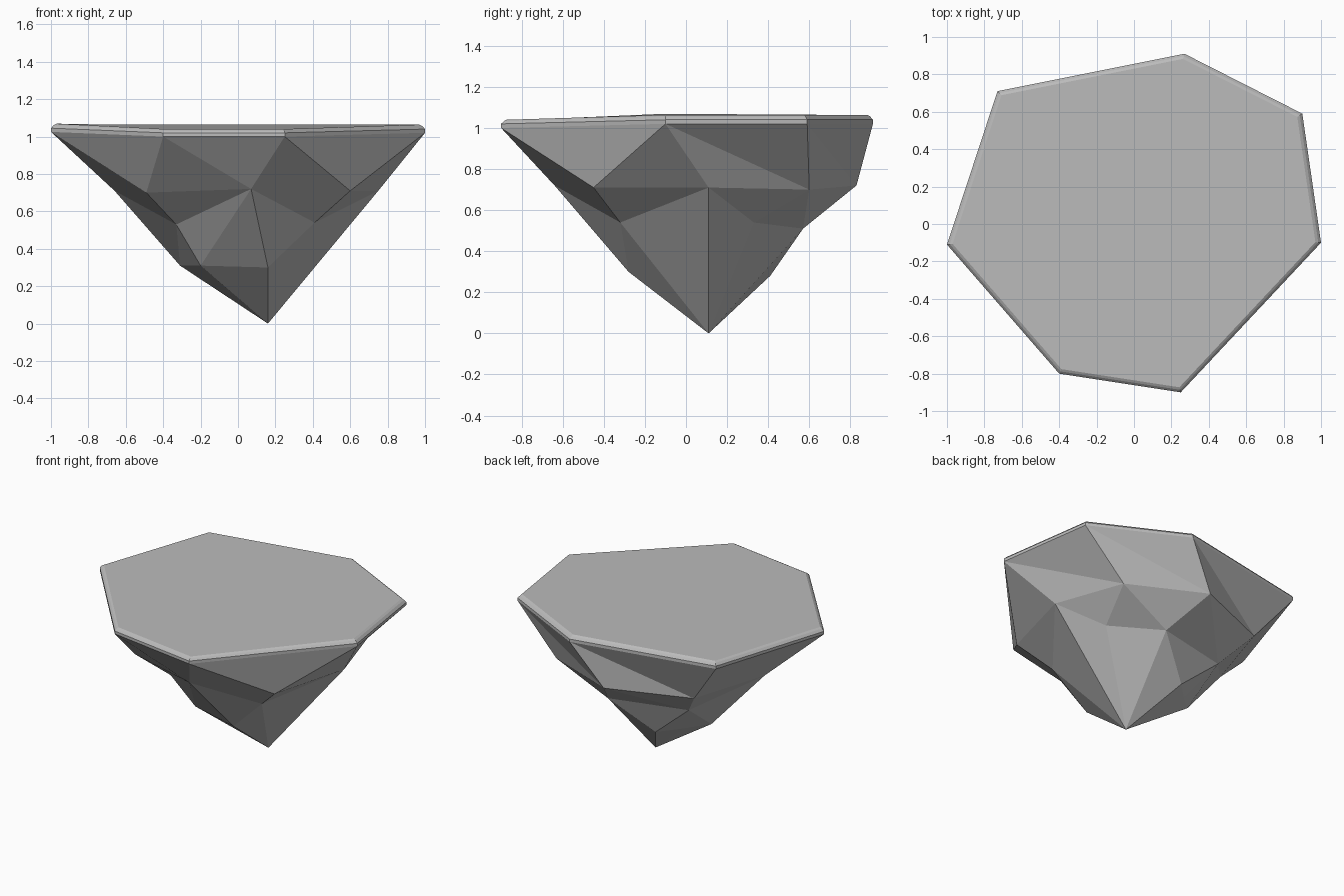
import bpy
import bmesh
from mathutils import Vector

default_cube = bpy.data.objects.get("Cube")
if default_cube:
    bpy.data.objects.remove(default_cube, do_unlink=True)


def make_material(name, colour):
    """One flat colour for viewport and render."""
    material = bpy.data.materials.new(name)
    material.use_nodes = True
    material.diffuse_color = colour
    shader = material.node_tree.nodes["Principled BSDF"]
    shader.inputs["Base Color"].default_value = colour
    return material


def add_face(bm, corners):
    """Add a face, dropping repeated corners and skipping slivers."""
    unique = list(dict.fromkeys(corners))
    if len(unique) > 2:
        bm.faces.new(unique)


def zip_columns(bm, this, following, walk):
    """Fill the strip between two columns; 'a' steps down this one, 'b' the following one."""
    a = b = 0
    for step in walk:
        corners = [this[a], following[b]]
        if step == "a":
            a += 1
            corners.append(this[a])
        else:
            b += 1
            corners.append(following[b])
        add_face(bm, corners)


# Corners of the flat top, clockwise from the left-hand side
rim_points = {
    "left": (1.0, -0.1, 1.02),
    "front_left": (0.25, -0.9, 1.0),
    "front_right": (-0.4, -0.8, 1.0),
    "right": (-1.0, -0.11, 1.025),
    "back_right": (-0.73, 0.71, 1.02),
    "back": (0.27, 0.91, 1.02),
    "back_left": (0.9, 0.59, 1.02),
}

# Ridges running down to the tip: rim corner, points, walk to the next ridge
ridges = [
    ("left", [(0.75, 0.11, 0.71)], "babb"),
    ("front_left", [(0.6, -0.45, 0.71), (0.41, -0.32, 0.54)], "baaba"),
    ("front_left", [(0.07, -0.64, 0.72), (0.16, -0.28, 0.3)], "abbbaa"),
    ("front_right", [(-0.49, -0.45, 0.7), (-0.33, -0.28, 0.53), (-0.2, -0.19, 0.31)], "ababaa"),
    ("right", [(-0.66, 0.07, 0.71), (-0.31, 0.16, 0.31)], "abbabb"),
    ("back_right", [(-0.49, 0.61, 0.71), (-0.33, 0.44, 0.52), (-0.18, 0.28, 0.29)], "ababbaa"),
    ("back", [(0.06, 0.83, 0.72), (0.21, 0.57, 0.51), (-0.05, 0.41, 0.28)], "ababba"),
    ("back_left", [(0.59, 0.6, 0.7), (0.51, 0.33, 0.54)], "abaa"),
]

bm = bmesh.new()
tip = bm.verts.new((0.16, 0.11, 0))
rim = {name: bm.verts.new(point) for name, point in rim_points.items()}

# Faceted underside
columns = [[rim[corner]] + [bm.verts.new(p) for p in points] + [tip]
           for corner, points, walk in ridges]
for index, (corner, points, walk) in enumerate(ridges):
    zip_columns(bm, columns[index], columns[(index + 1) % len(columns)], walk)

# Bevelled lip: a narrow upright band, then a chamfer up to the top
lower = list(rim.values())
for scale, is_front, is_other in ((1.0, 0.02, 0.02), (0.985, 0.033, 0.036), (0.97, 0.04, 0.044)):
    upper = []
    for point in rim_points.values():
        base = Vector(point)
        rise = is_front if base.y < -0.5 else is_other
        upper.append(bm.verts.new((base.x * scale, base.y * scale, base.z + rise)))
    for i in range(len(lower)):
        j = (i + 1) % len(lower)
        add_face(bm, [lower[i], lower[j], upper[j], upper[i]])
    lower = upper

# Flat top
add_face(bm, lower)
bmesh.ops.recalc_face_normals(bm, faces=bm.faces[:])

mesh = bpy.data.meshes.new("faceted_rock")
bm.to_mesh(mesh)
bm.free()
mesh.materials.append(make_material("stone grey", (0.5, 0.5, 0.5, 1.0)))
rock = bpy.data.objects.new("faceted_rock", mesh)
bpy.context.collection.objects.link(rock)
